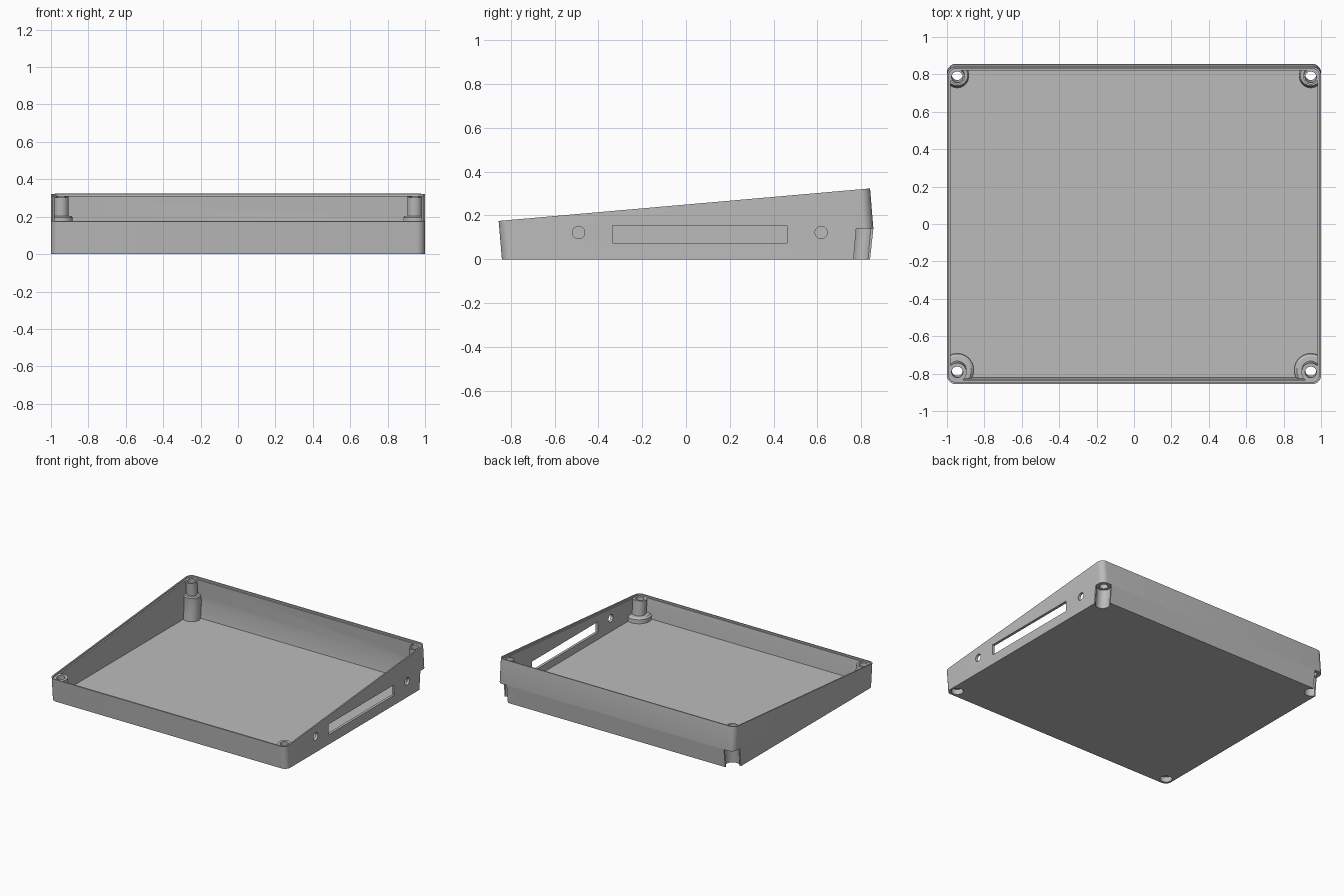
import bpy, bmesh, math
from mathutils import Matrix

if "Cube" in bpy.data.objects:
    bpy.data.objects.remove(bpy.data.objects["Cube"])

TILT = math.tan(math.radians(5))   # slope of the rim, lean of the walls


def add_object(name, bm):
    bmesh.ops.recalc_face_normals(bm, faces=bm.faces)
    mesh = bpy.data.meshes.new(name)
    bm.to_mesh(mesh)
    bm.free()
    obj = bpy.data.objects.new(name, mesh)
    bpy.context.collection.objects.link(obj)
    return obj


def loft(name, rings):
    """Closed solid skinned through rings of equal point count."""
    bm = bmesh.new()
    rows = [[bm.verts.new(p) for p in ring] for ring in rings]
    n = len(rows[0])
    for a, b in zip(rows, rows[1:]):
        for i in range(n):
            j = (i + 1) % n
            bm.faces.new((a[i], a[j], b[j], b[i]))
    bm.faces.new(rows[0][::-1])
    bm.faces.new(rows[-1])
    return add_object(name, bm)


def box(name, lo, hi):
    bm = bmesh.new()
    bmesh.ops.create_cube(bm, size=1)
    for v in bm.verts:
        v.co = [(a + b) / 2 + c * (b - a) for a, b, c in zip(lo, hi, v.co)]
    return add_object(name, bm)


def side_cylinder(name, y, z, r):
    bm = bmesh.new()
    m = Matrix.Translation((1, y, z)) @ Matrix.Rotation(math.pi / 2, 4, 'Y')
    bmesh.ops.create_cone(bm, cap_ends=True, segments=32, radius1=r, radius2=r,
                          depth=0.12, matrix=m)
    return add_object(name, bm)


def round_part(name, x, levels):
    """Leaning round solid from (z, centre y, radius) levels."""
    angles = [2 * math.pi * i / 40 for i in range(40)]
    return loft(name, [[(x + r * math.cos(a), y + r * math.sin(a), z) for a in angles]
                       for z, y, r in levels])


def boolean(target, tool, op):
    tool.hide_render = True
    mod = target.modifiers.new(op.lower(), 'BOOLEAN')
    mod.operation, mod.object, mod.solver = op, tool, 'EXACT'
    bpy.context.view_layer.objects.active = target
    bpy.ops.object.modifier_apply(modifier=mod.name)
    bpy.data.objects.remove(tool)


def tray_ring(inset, front, back, height, radius=0.045):
    """Rounded rectangle; height is a function of y."""
    hx, yf, yb = 1 - inset, front + inset, back - inset
    r = max(radius - inset, 0.015)
    points = []
    for cx, cy, start in ((hx - r, yb - r, 0), (-hx + r, yb - r, 90),
                          (-hx + r, yf + r, 180), (hx - r, yf + r, 270)):
        for i in range(9):
            a = math.radians(start + i * 90 / 8)
            y = cy + r * math.sin(a)
            points.append((cx + r * math.cos(a), y, height(y)))
    return points


def bottom(inset, z=0.0):
    return tray_ring(inset, -0.84 - z * TILT, 0.84 + z * TILT, lambda y: z)


def middle(inset):
    return tray_ring(inset, -0.852, 0.855, lambda y: 0.14)


def top(inset, drop=0.0):
    return tray_ring(inset, -0.855, 0.84, lambda y: 0.175 + (y + 0.855) * TILT - drop)


# Tray: outer walls, stepped rim, inner walls and floor
STEP = 0.012
tray = loft("tray", [bottom(0), middle(0), top(0), top(0.01), top(0.01, STEP),
                     top(0.02, STEP), middle(0.02), bottom(0.02, 0.02)])

for side in (-1, 1):
    x = 0.945 * side
    # Screw posts, trimmed to the inside of the walls
    back_post = [(0.01, 0.789, 0.062), (0.14, 0.80, 0.062), (0.195, 0.795, 0.062),
                 (0.204, 0.794, 0.055), (0.205, 0.794, 0.04), (0.36, 0.781, 0.04)]
    front_post = [(0.01, -0.779, 0.088), (0.05, -0.782, 0.088), (0.06, -0.783, 0.075),
                  (0.061, -0.783, 0.05), (0.25, -0.80, 0.05)]
    for name, levels in (("back_post", back_post), ("front_post", front_post)):
        post = round_part(name, x, levels)
        boolean(post, loft("trim", [bottom(0.006, 0.008), middle(0.006),
                                    top(0.006, STEP + 0.0005)]), 'INTERSECT')
        boolean(tray, post, 'UNION')

    # Back screw recess, open through the outer corner
    boolean(tray, round_part("back_recess", x, [(-0.02, 0.786, 0.05), (0.14, 0.80, 0.05)]),
            'DIFFERENCE')
    xs = sorted((0.92 * side, 1.1 * side))
    corner = loft("corner_cut", [[(xs[0], y, z), (xs[1], y, z), (xs[1], 0.95, z), (xs[0], 0.95, z)]
                                 for z, y in ((-0.02, 0.763), (0.1398, 0.777))])
    boolean(tray, corner, 'DIFFERENCE')

    # Front screw recess and the through holes
    boolean(tray, round_part("front_recess", x, [(-0.02, -0.779, 0.042), (0.04, -0.782, 0.042)]),
            'DIFFERENCE')
    boolean(tray, round_part("back_hole", x, [(0.1, 0.8035, 0.03), (0.4, 0.777, 0.03)]),
            'DIFFERENCE')
    boolean(tray, round_part("front_hole", x, [(0.02, -0.779, 0.03), (0.3, -0.8035, 0.03)]),
            'DIFFERENCE')

# Right wall: long slot and two round holes
boolean(tray, box("slot", (0.95, -0.335, 0.075), (1.05, 0.46, 0.155)), 'DIFFERENCE')
for y in (-0.49, 0.617):
    boolean(tray, side_cylinder("side_hole", y, 0.122, 0.028), 'DIFFERENCE')

# Grey plastic
grey = bpy.data.materials.new("grey plastic")
grey.diffuse_color = (0.5, 0.5, 0.5, 1)
grey.use_nodes = True
grey.node_tree.nodes["Principled BSDF"].inputs["Base Color"].default_value = grey.diffuse_color
tray.data.materials.clear()
tray.data.materials.append(grey)
for poly in tray.data.polygons:
    poly.material_index = 0

bpy.ops.object.select_all(action='DESELECT')
tray.select_set(True)
bpy.context.view_layer.objects.active = tray
bpy.ops.object.shade_smooth_by_angle(angle=math.radians(25))
